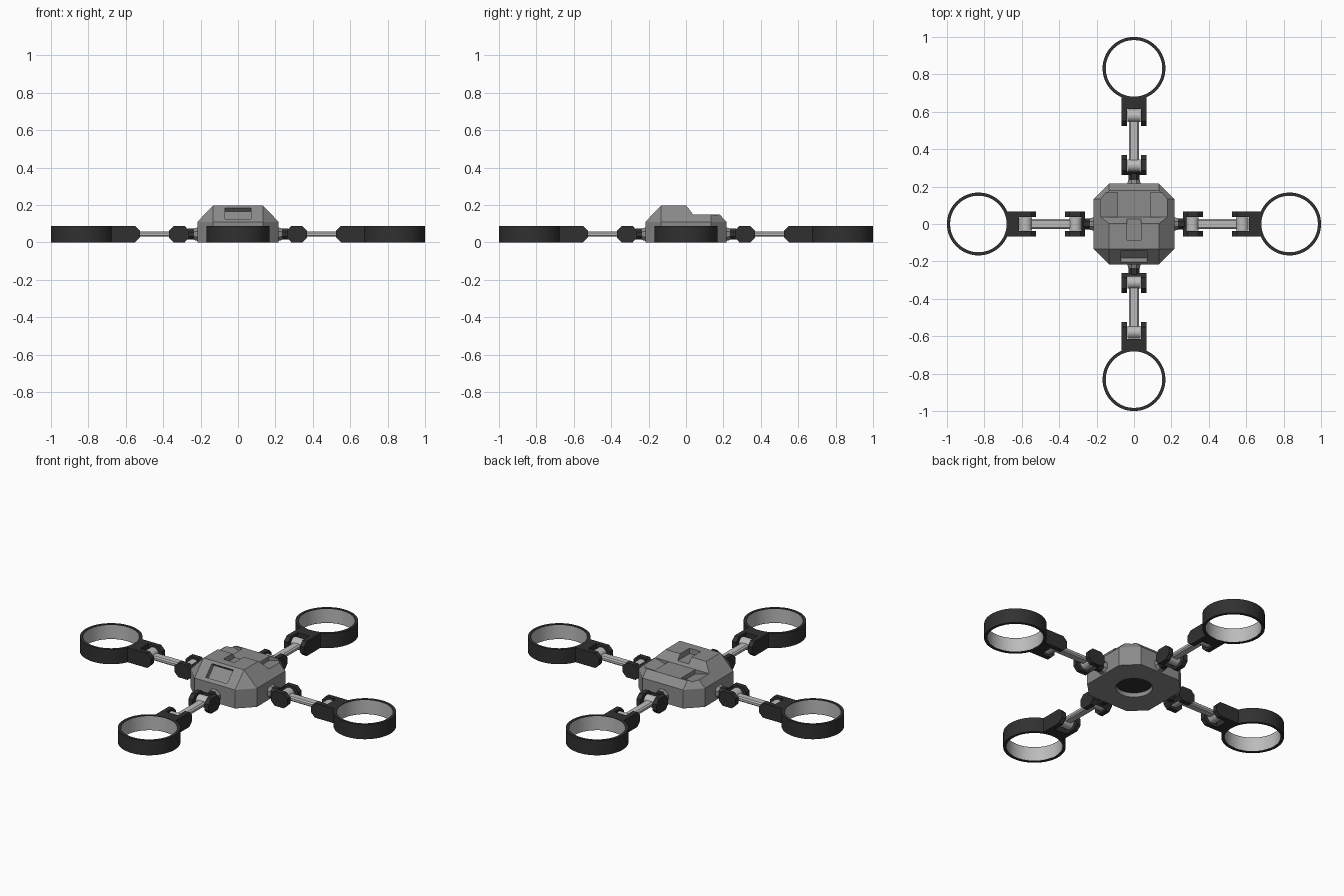
import bpy, bmesh, math
from mathutils import Matrix

if "Cube" in bpy.data.objects:
    bpy.data.objects.remove(bpy.data.objects["Cube"])


def material(name, v):
    m = bpy.data.materials.new(name)
    m.diffuse_color = (v, v, v, 1)
    m.use_nodes = True
    m.node_tree.nodes["Principled BSDF"].inputs["Base Color"].default_value = m.diffuse_color
    return m


DARK, BODY, LIGHT = material("dark", 0.03), material("body_grey", 0.26), material("light_grey", 0.5)


def prism(bm, pts, axis, lo, hi, hi_scale=1.0, centre=(0, 0)):
    """Extrude a 2D profile along an axis, optionally tapered at the far end."""
    put = {'x': lambda a, b, d: (d, a, b), 'y': lambda a, b, d: (a, d, b), 'z': lambda a, b, d: (a, b, d)}[axis]
    r0 = [bm.verts.new(put(a, b, lo)) for a, b in pts]
    r1 = [bm.verts.new(put(centre[0] + (a - centre[0]) * hi_scale,
                           centre[1] + (b - centre[1]) * hi_scale, hi)) for a, b in pts]
    n = len(pts)
    bm.faces.new(r0)
    bm.faces.new(r1)
    for i in range(n):
        j = (i + 1) % n
        bm.faces.new((r0[i], r0[j], r1[j], r1[i]))


def circle(cx, cy, r, n):
    return [(cx + r * math.cos(2 * math.pi * (i + .5) / n), cy + r * math.sin(2 * math.pi * (i + .5) / n))
            for i in range(n)]


def rect(a0, a1, b0, b1):
    return [(a0, b0), (a1, b0), (a1, b1), (a0, b1)]


def finish(name, bm, mat, angle=0.0, smooth=False):
    bmesh.ops.recalc_face_normals(bm, faces=bm.faces[:])
    bm.transform(Matrix.Rotation(angle, 4, 'Z'))
    me = bpy.data.meshes.new(name)
    bm.to_mesh(me)
    bm.free()
    ob = bpy.data.objects.new(name, me)
    bpy.context.collection.objects.link(ob)
    me.materials.append(mat)
    if smooth:
        bpy.ops.object.select_all(action='DESELECT')
        ob.select_set(True)
        bpy.context.view_layer.objects.active = ob
        bpy.ops.object.shade_smooth_by_angle(angle=math.radians(30))
    return ob


# Body: faceted hull, octagonal walls sloping up to a square top
bm = bmesh.new()
a, b = 0.217, 0.133
for z in (0, 0.11):
    for sx in (-1, 1):
        for sy in (-1, 1):
            bm.verts.new((sx * a, sy * b, z))
            bm.verts.new((sx * b, sy * a, z))
for sx in (-1, 1):
    for sy in (-1, 1):
        bm.verts.new((sx * b, sy * b, 0.197))
bmesh.ops.convex_hull(bm, input=bm.verts[:])
bmesh.ops.dissolve_limit(bm, angle_limit=0.01, verts=bm.verts[:], edges=bm.edges[:])
body = finish("body", bm, BODY)


def cut(pts, axis, lo, hi):
    bm = bmesh.new()
    prism(bm, pts, axis, lo, hi)
    c = finish("cutter", bm, BODY)
    c.hide_render = True
    m = body.modifiers.new("cut", 'BOOLEAN')
    m.object, m.operation, m.solver = c, 'DIFFERENCE', 'EXACT'
    bpy.ops.object.select_all(action='DESELECT')
    bpy.context.view_layer.objects.active = body
    body.select_set(True)
    bpy.ops.object.modifier_apply(modifier=m.name)
    bpy.data.objects.remove(c)


# Lowered rear deck, sunken side panels, top channel, front window, underside socket
cut([(-0.003, 0.203), (0.037, 0.15), (0.4, 0.15), (0.4, 0.3), (-0.003, 0.3)], 'x', -0.4, 0.4)
for s in (-1, 1):
    cut([(s * 0.087, 0.125), (s * 0.175, 0.149), (s * 0.175, 0.18), (s * 0.087, 0.18)], 'y', 0.038, 0.168)
cut(rect(-0.037, 0.037, 0.165, 0.3), 'y', -0.085, 0.06)
cut([(-0.182, 0.106), (-0.125, 0.166), (-0.179, 0.217), (-0.236, 0.157)], 'x', -0.07, 0.07)
cut(circle(0, 0, 0.1, 32), 'z', -0.1, 0.035)
bm = bmesh.new()
prism(bm, circle(0, 0, 0.099, 32), 'z', 0.025, 0.04)
finish("underside_socket", bm, DARK)

# Four identical arms, each built along +x and turned into place
ZC = 0.0435
INNER = [(0.262, 0.025), (0.285, 0), (0.345, 0), (0.37, 0.025),
         (0.37, 0.062), (0.345, 0.087), (0.285, 0.087), (0.262, 0.062)]
OUTER = [(0.525, 0.025), (0.55, 0), (0.68, 0), (0.68, 0.087), (0.55, 0.087), (0.525, 0.062)]
INNER_BASE = [(0.262, 0.025), (0.28, 0.006), (0.28, 0.081), (0.262, 0.062)]
for k, side in enumerate(("right", "back", "left", "front")):
    ang = k * math.pi / 2

    # Collar and stub joining the arm to the body
    bm = bmesh.new()
    prism(bm, circle(0, ZC, 0.042, 8), 'x', 0.205, 0.235, 0.8, (0, ZC))
    finish(side + "_collar", bm, BODY, ang)
    bm = bmesh.new()
    prism(bm, circle(0, ZC, 0.032, 8), 'x', 0.21, 0.27)
    finish(side + "_stub", bm, DARK, ang)

    # Inner and outer forks: two cheeks and a bridge
    for label, cheek, base in (("inner", INNER, INNER_BASE), ("outer", OUTER, rect(0.615, 0.668, 0, 0.087))):
        bm = bmesh.new()
        prism(bm, cheek, 'y', 0.038, 0.066)
        prism(bm, cheek, 'y', -0.066, -0.038)
        prism(bm, base, 'y', -0.038, 0.038)
        finish(f"{side}_{label}_fork", bm, DARK, ang)

    # Link bar with a hinge barrel at each end
    bm = bmesh.new()
    prism(bm, [(-0.026, 0.037), (-0.018, 0.03), (0.018, 0.03), (0.026, 0.037),
               (0.026, 0.05), (0.018, 0.057), (-0.018, 0.057), (-0.026, 0.05)], 'x', 0.32, 0.57)
    finish(side + "_link_bar", bm, LIGHT, ang)
    for label, cx in (("inner", 0.313), ("outer", 0.579)):
        bm = bmesh.new()
        prism(bm, circle(cx, ZC, 0.033, 20), 'y', -0.036, 0.036)
        finish(f"{side}_{label}_hinge", bm, LIGHT, ang, True)

    # Rotor guard ring: dark band with a lighter inner wall
    for label, prof, mat in (("guard_ring", [(0.168, 0), (0.168, 0.087), (0.152, 0.087), (0.152, 0)], DARK),
                             ("guard_liner", [(0.153, 0.003), (0.153, 0.084), (0.151, 0.084), (0.151, 0.003)], LIGHT)):
        bm = bmesh.new()
        n = 64
        rings = [[bm.verts.new((0.832 + r * math.cos(2 * math.pi * i / n), r * math.sin(2 * math.pi * i / n), z))
                  for r, z in prof] for i in range(n)]
        for i in range(n):
            p, q = rings[i], rings[(i + 1) % n]
            for j in range(4):
                m = (j + 1) % 4
                bm.faces.new((p[j], p[m], q[m], q[j]))
        finish(f"{side}_{label}", bm, mat, ang, True)
